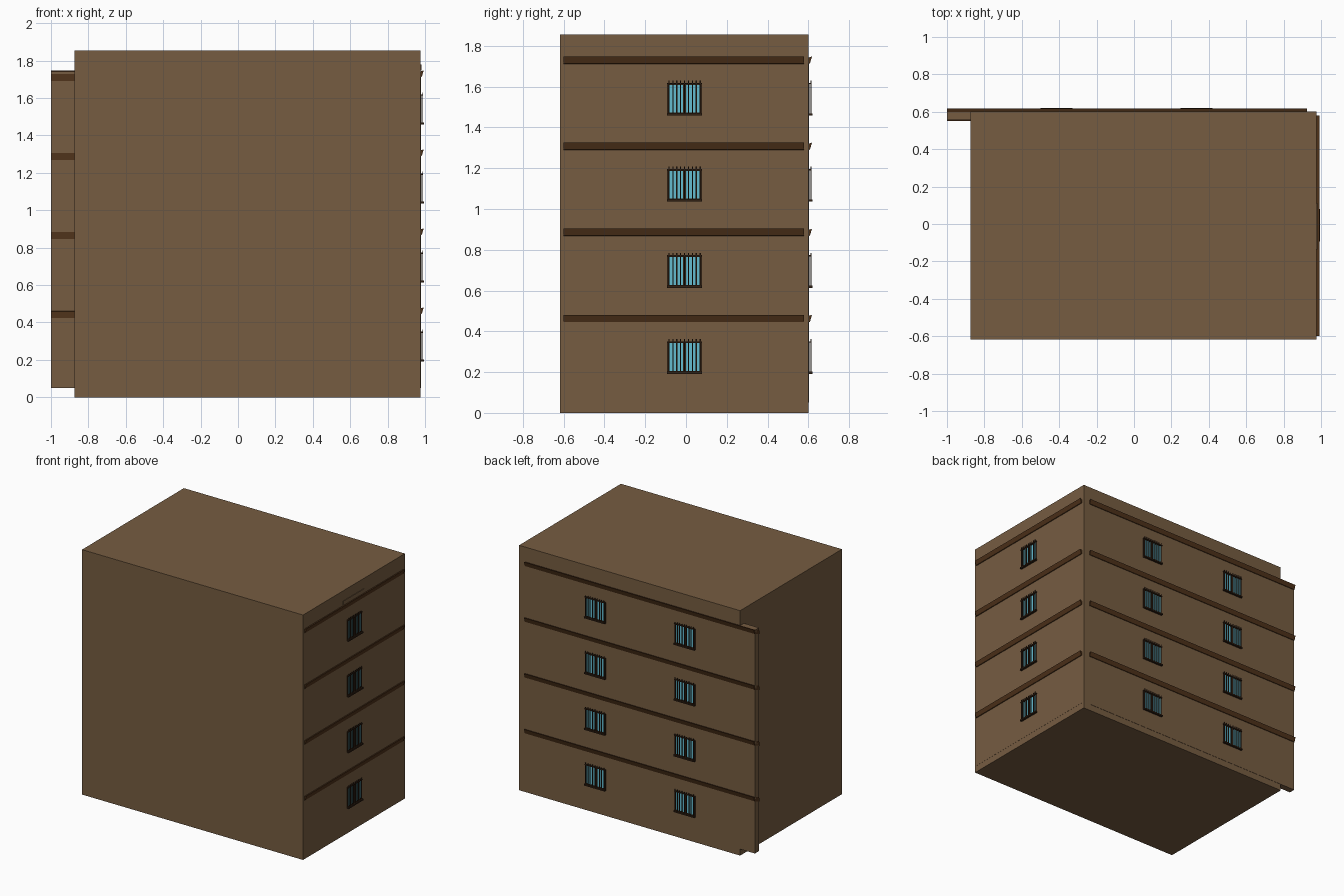
import bpy, bmesh

if "Cube" in bpy.data.objects:
    bpy.data.objects.remove(bpy.data.objects["Cube"])

BACK, RIGHT = 0.602, 0.977      # wall planes
STEP = 0.4224                   # storey height


def mat(name, c):
    m = bpy.data.materials.new(name)
    m.diffuse_color = (*c, 1)
    m.use_nodes = True
    m.node_tree.nodes["Principled BSDF"].inputs["Base Color"].default_value = m.diffuse_color
    return m


WALL = mat("wall_brown", (0.18, 0.107, 0.053))
TRIM = mat("trim_brown", (0.077, 0.032, 0.010))
FRAME = mat("frame_dark", (0.03, 0.014, 0.006))
GLASS = mat("glass_blue", (0.13, 0.51, 0.64))


def finish(name, bm, m):
    bmesh.ops.recalc_face_normals(bm, faces=bm.faces)
    me = bpy.data.meshes.new(name)
    bm.to_mesh(me)
    bm.free()
    me.materials.append(m)
    ob = bpy.data.objects.new(name, me)
    bpy.context.collection.objects.link(ob)


def place(side, u, d, z):
    """u runs along the wall, d is the distance out of it."""
    return (u, BACK + d, z) if side == "back" else (RIGHT + d, u, z)


def prism(bm, side, u0, u1, profile):
    """Extrude a (d, z) profile along the wall."""
    a = [bm.verts.new(place(side, u0, d, z)) for d, z in profile]
    b = [bm.verts.new(place(side, u1, d, z)) for d, z in profile]
    n = len(profile)
    bm.faces.new(a)
    bm.faces.new(b[::-1])
    for i in range(n):
        j = (i + 1) % n
        bm.faces.new((a[i], a[j], b[j], b[i]))


def block(bm, side, u0, u1, d0, d1, z0, z1):
    prism(bm, side, u0, u1, [(d0, z0), (d1, z0), (d1, z1), (d0, z1)])


def slab(name, m, side, *dims):
    bm = bmesh.new()
    block(bm, side, *dims)
    finish(name, bm, m)


def window(side, u, z, name):
    # glass panes
    bm = bmesh.new()
    for s in (-1, 1):
        block(bm, side, u + s * 0.007, u + s * 0.078, -0.003, 0.003, z - 0.072, z + 0.066)
    finish(name + "_glass", bm, GLASS)
    # frame, with a centre post
    bm = bmesh.new()
    for a, b in ((-0.086, -0.077), (-0.008, 0.008), (0.077, 0.086)):
        block(bm, side, u + a, u + b, -0.003, 0.004, z - 0.08, z + 0.074)
    for a, b in ((-0.08, -0.071), (0.065, 0.074)):
        block(bm, side, u - 0.086, u + 0.086, -0.003, 0.004, z + a, z + b)
    finish(name + "_frame", bm, FRAME)
    # barred grille, sill and top rail
    bm = bmesh.new()
    for i in range(9):
        c = u + (i - 4) * 0.0192
        block(bm, side, c - 0.0028, c + 0.0028, 0.009, 0.013, z - 0.08, z + 0.086)
    block(bm, side, u - 0.086, u + 0.086, 0.0, 0.018, z - 0.086, z - 0.075)
    block(bm, side, u - 0.086, u + 0.086, 0.0, 0.013, z + 0.068, z + 0.074)
    finish(name + "_grille", bm, FRAME)


# main body
bm = bmesh.new()
bmesh.ops.create_cube(bm, size=1)
for v in bm.verts:
    v.co = (RIGHT if v.co.x > 0 else -0.875,
            BACK if v.co.y > 0 else -0.617,
            1.855 if v.co.z > 0 else 0)
finish("building_body", bm, WALL)

# thin outer walls; the back one runs past the left corner
slab("back_wall", WALL, "back", -1.0, 0.925, -0.046, 0.002, 0.05, 1.742)
slab("right_wall", WALL, "right", -0.6, 0.58, -0.046, 0.001, 0.05, 1.742)

# small plate above the top right ledge
slab("top_plate", WALL, "right", -0.137, 0.113, -0.02, 0.004, 1.748, 1.778)

for i in range(4):
    z = i * STEP
    # sloping ledges that pass through the wall
    prof = [(0.016, 0.481 + z), (0.006, 0.447 + z), (-0.052, 0.423 + z), (-0.050, 0.460 + z)]
    for side, u0, u1 in (("back", -1.0, 0.925), ("right", -0.6, 0.58)):
        bm = bmesh.new()
        prism(bm, side, u0, u1, prof)
        finish(f"{side}_ledge_{i}", bm, TRIM)
    # windows
    zc = 0.277 + z
    window("right", -0.007, zc, f"right_window_{i}")
    for j, x in enumerate((-0.415, 0.335)):
        window("back", x, zc, f"back_window_{i}_{j}")
